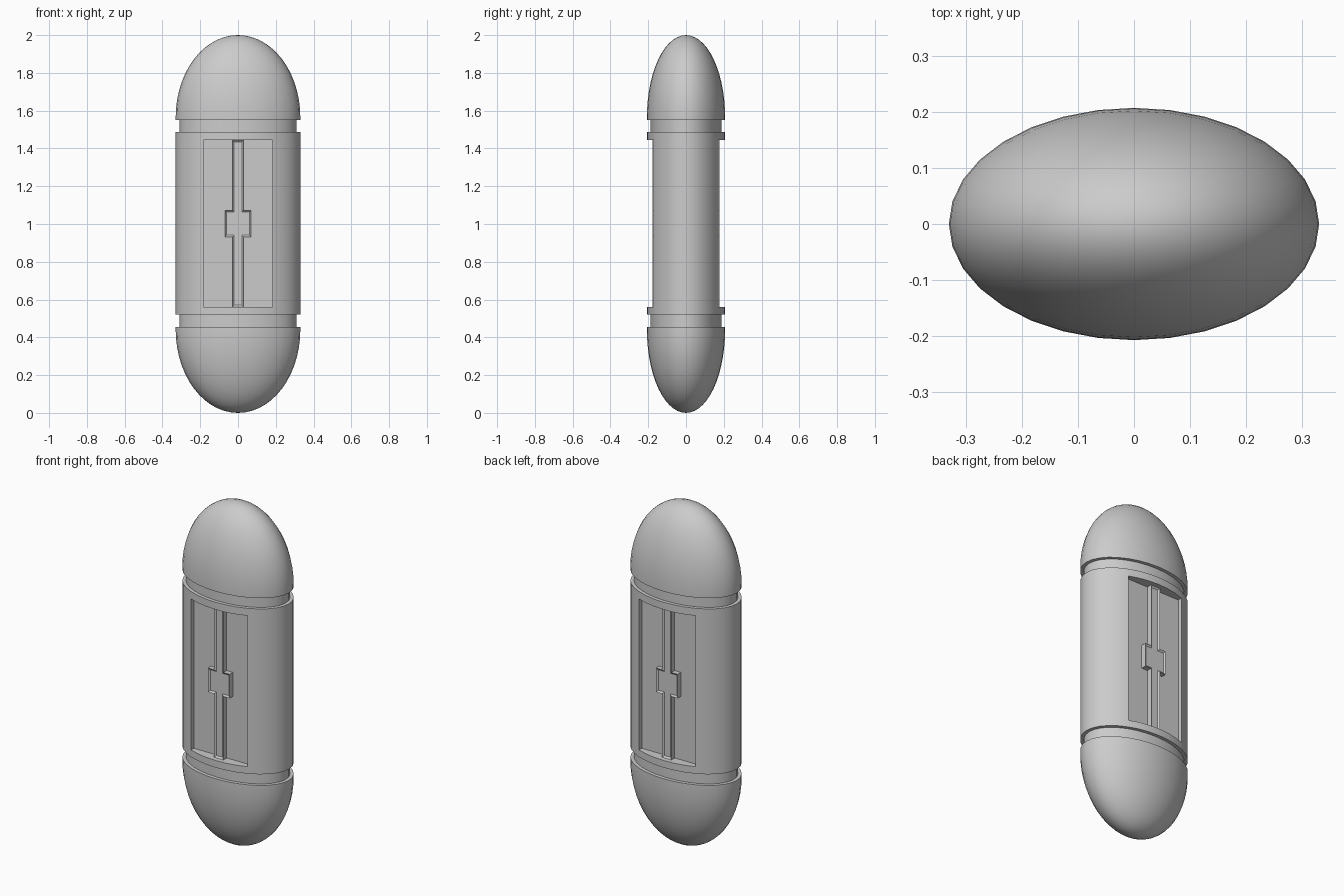
import bpy, bmesh, math

if "Cube" in bpy.data.objects:
    bpy.data.objects.remove(bpy.data.objects["Cube"])

RX, RY, SEG = 0.33, 0.207, 32
MID = 1.0025                      # height of the body centre
PANEL_X, PANEL_H = 0.183, 0.441   # half sizes of the recessed panel
FLOOR = 0.147                     # depth position of the panel floor
FRONT = 0.178                     # front of the raised trim


def finish(bm, name):
    bm.normal_update()
    bmesh.ops.recalc_face_normals(bm, faces=bm.faces)
    me = bpy.data.meshes.new(name)
    bm.to_mesh(me)
    bm.free()
    ob = bpy.data.objects.new(name, me)
    bpy.context.collection.objects.link(ob)
    return ob


def smooth(ob):
    bpy.ops.object.select_all(action='DESELECT')
    ob.select_set(True)
    bpy.context.view_layer.objects.active = ob
    bpy.ops.object.shade_smooth_by_angle(angle=math.radians(30))


def lathe(name, profile):
    """Elliptical stack of rings from (x radius, y radius, z); radius 0 is a pole."""
    bm = bmesh.new()
    rings = []
    for rx, ry, z in profile:
        if rx < 1e-6:
            rings.append([bm.verts.new((0, 0, z))])
        else:
            rings.append([bm.verts.new((rx * math.cos(2 * math.pi * i / SEG),
                                        ry * math.sin(2 * math.pi * i / SEG), z))
                          for i in range(SEG)])
    for a, b in zip(rings, rings[1:]):
        for i in range(SEG):
            j = (i + 1) % SEG
            if len(b) == 1:
                bm.faces.new((a[i], a[j], b[0]))
            else:
                bm.faces.new((a[i], a[j], b[j], b[i]))
    for ring in (rings[0], rings[-1]):
        if len(ring) > 1:
            bm.faces.new(ring)
    return finish(bm, name)


def dome(name, rim, base, tip, steps=14):
    """Short straight wall from rim to base, then a half ellipsoid to the tip."""
    pts = [(RX, RY, rim)]
    for k in range(steps + 1):
        a = math.pi / 2 * k / steps
        c = math.cos(a)
        pts.append((RX * c, RY * c, base + (tip - base) * math.sin(a)))
    smooth(lathe(name, pts))


# rounded end caps and the narrow necks beside them
dome("lower_cap", 0.455, 0.44, 0.0)
dome("upper_cap", 1.55, 1.565, 2.0)
for name, z0, z1 in (("lower_neck", 0.455, 0.52), ("upper_neck", 1.487, 1.55)):
    smooth(lathe(name, [(0.31, 0.187, z0), (0.31, 0.187, z1)]))

# main body with a flat recess cut in front and back
body = lathe("body", [(RX, RY, 0.52), (RX, RY, 1.487)])
for side in (-1, 1):
    bm = bmesh.new()
    bmesh.ops.create_cube(bm, size=1)
    for v in bm.verts:
        v.co = (v.co.x * 2 * PANEL_X,
                side * (FLOOR + 0.1) + v.co.y * 0.2,
                MID + v.co.z * 2 * PANEL_H)
    cutter = finish(bm, "panel_cutter")
    cutter.hide_render = True
    mod = body.modifiers.new("recess", 'BOOLEAN')
    mod.operation = 'DIFFERENCE'
    mod.solver = 'EXACT'
    mod.object = cutter
    bpy.context.view_layer.objects.active = body
    bpy.ops.object.modifier_apply(modifier=mod.name)
    bpy.data.objects.remove(cutter)
smooth(body)

# raised rimmed trim: a vertical bar with a square in the middle
quarter = [(0.03, PANEL_H), (0.03, 0.07), (0.07, 0.07)]
right = quarter + [(x, -z) for x, z in reversed(quarter)]
outline = right + [(-x, z) for x, z in reversed(right)]
for name, side in (("front_trim", -1), ("back_trim", 1)):
    bm = bmesh.new()
    base = bm.faces.new([bm.verts.new((x, side * (FLOOR - 0.002), MID + z))
                         for x, z in outline])
    new = bmesh.ops.extrude_face_region(bm, geom=[base])["geom"]
    for v in new:
        if isinstance(v, bmesh.types.BMVert):
            v.co.y = side * FRONT
    top = [f for f in new if isinstance(f, bmesh.types.BMFace)][0]
    bm.normal_update()
    bmesh.ops.recalc_face_normals(bm, faces=bm.faces)
    bmesh.ops.inset_region(bm, faces=[top], thickness=0.01, use_even_offset=True)
    for v in top.verts:
        v.co.y = side * (FRONT - 0.008)
    finish(bm, name)
